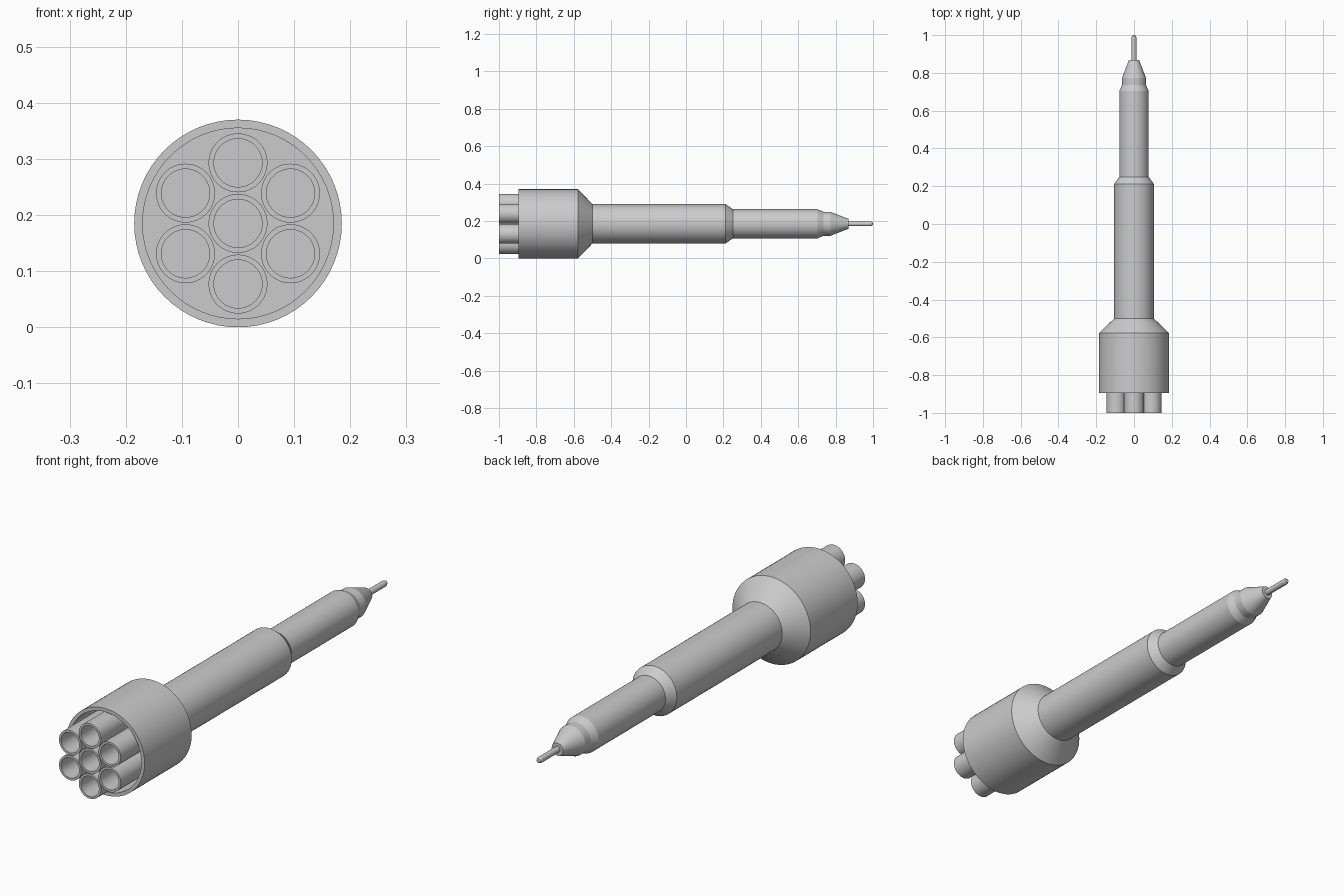
import bpy, bmesh, math

if "Cube" in bpy.data.objects:
    bpy.data.objects.remove(bpy.data.objects["Cube"])

AXIS_Z = 0.185


def lathe(name, profile, x=0.0, z=AXIS_Z, sides=64, closed=False):
    """Spin a (y, radius) profile around an axis parallel to y."""
    bm = bmesh.new()
    rings = []
    for y, r in profile:
        if r == 0:
            rings.append([bm.verts.new((0, y, 0))] * sides)
        else:
            rings.append([bm.verts.new((r * math.cos(2 * math.pi * i / sides), y,
                                        r * math.sin(2 * math.pi * i / sides)))
                          for i in range(sides)])
    pairs = list(zip(rings, rings[1:]))
    if closed:
        pairs.append((rings[-1], rings[0]))
    for a, b in pairs:
        for i in range(sides):
            j = (i + 1) % sides
            bm.faces.new(list(dict.fromkeys((a[i], a[j], b[j], b[i]))))
    bmesh.ops.recalc_face_normals(bm, faces=bm.faces)
    mesh = bpy.data.meshes.new(name)
    bm.to_mesh(mesh)
    bm.free()
    ob = bpy.data.objects.new(name, mesh)
    bpy.context.collection.objects.link(ob)
    ob.location = (x, 0, z)
    bpy.ops.object.select_all(action='DESELECT')
    ob.select_set(True)
    bpy.context.view_layer.objects.active = ob
    bpy.ops.object.shade_smooth_by_angle(angle=math.radians(20))
    return ob


# Wide booster skirt with open rear and conical shoulder
lathe("booster_shell", [(-0.58, 0), (-0.58, 0.17), (-0.895, 0.17), (-0.895, 0.185),
                        (-0.577, 0.185), (-0.5, 0.105), (-0.5, 0)])

# Main stage with tapered collar
lathe("main_stage", [(-0.5, 0), (-0.5, 0.105), (0.212, 0.105), (0.25, 0.078), (0.25, 0)])

# Upper stage and nose capsule
lathe("upper_stage", [(0.25, 0), (0.25, 0.078), (0.703, 0.078), (0.735, 0.064), (0.735, 0)])
lathe("nose_capsule", [(0.735, 0), (0.735, 0.064), (0.772, 0.064), (0.868, 0.027), (0.868, 0)])

# Thin escape tower with rounded tip
lathe("escape_tower", [(0.868, 0), (0.868, 0.013), (0.988, 0.013), (0.996, 0.009), (1.0, 0)], sides=32)

# Seven hollow engine tubes: one central, six around it
tube = [(-1.0, 0.043), (-1.0, 0.0525), (-0.58, 0.0525), (-0.58, 0.043)]
lathe("engine_center", tube, sides=48, closed=True)
for k in range(6):
    a = math.radians(90 + 60 * k)
    lathe(f"engine_outer_{k + 1}", tube, 0.108 * math.cos(a),
          AXIS_Z + 0.108 * math.sin(a), sides=48, closed=True)
